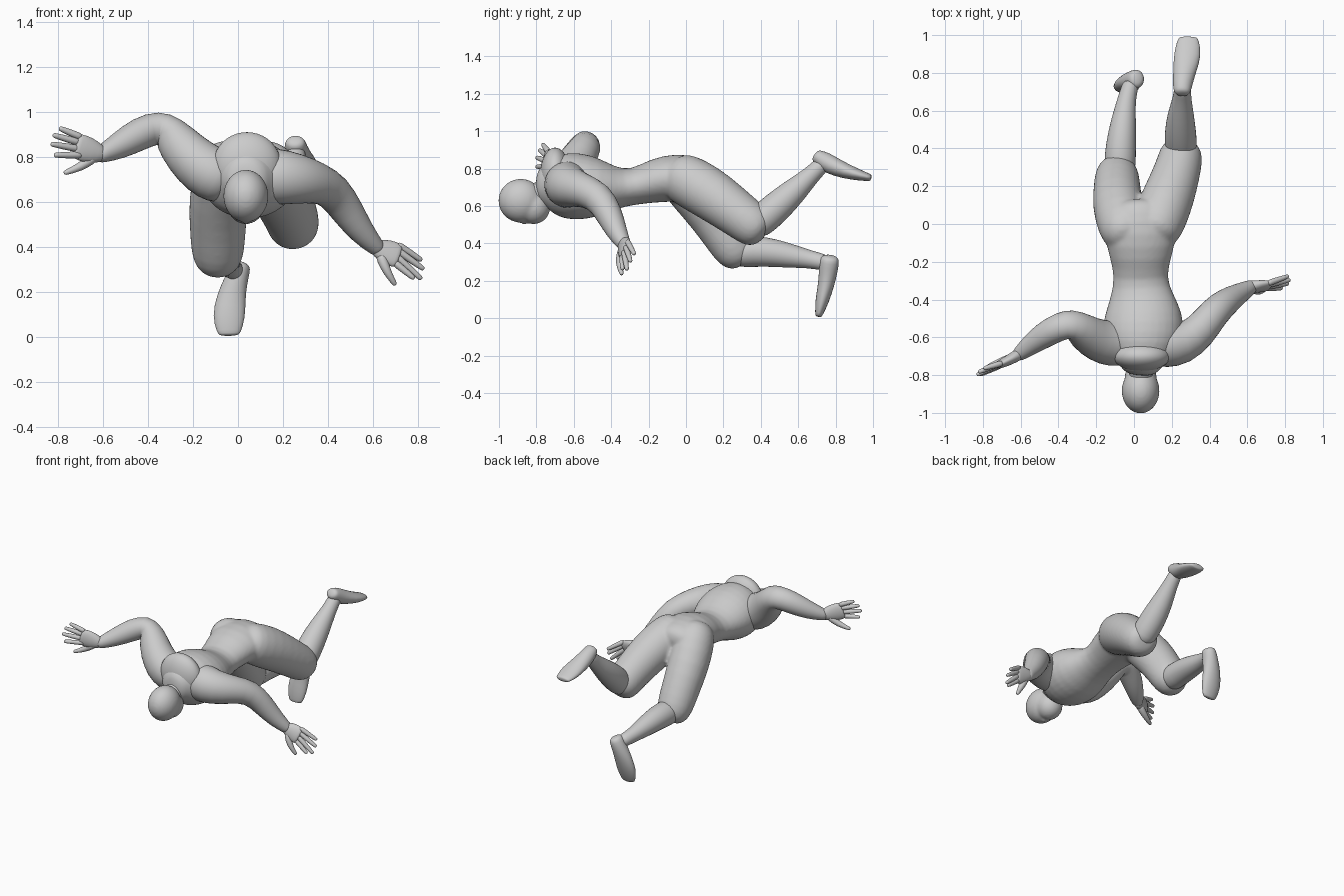
import bpy, bmesh
from math import sin, cos, pi
from mathutils import Vector


def finish(ob, level=1):
    for p in ob.data.polygons:
        p.use_smooth = True
    if level:
        m = ob.modifiers.new("round", 'SUBSURF')
        m.levels = m.render_levels = level
    return ob


def tube(name, pts, ref=(1, 0, 0), n=16, dome=0.6, level=1):
    """Loft through (x, y, z, radius along ref[, other radius]) with domed ends."""
    P = [Vector(p[:3]) for p in pts]
    R = [(p[3], p[-1]) for p in pts]
    ref = Vector(ref)
    rings = []
    for i, c in enumerate(P):
        t = (P[min(i + 1, len(P) - 1)] - P[max(i - 1, 0)]).normalized()
        rings.append((c, t, *R[i]))

    def cap(ring, s):
        c, t, a, b = ring
        r = min(a, b) * dome
        return [(c + t * s * r * .6, t, a * .82, b * .82),
                (c + t * s * r * .95, t, a * .42, b * .42)]
    rings = cap(rings[0], -1)[::-1] + rings + cap(rings[-1], 1)
    bm = bmesh.new()
    loops = []
    for c, t, a, b in rings:
        u = (ref - t * ref.dot(t)).normalized()
        v = t.cross(u)
        loops.append([bm.verts.new(c + 1.025 * (u * a * cos(2 * pi * k / n) + v * b * sin(2 * pi * k / n)))
                      for k in range(n)])
    for A, B in zip(loops, loops[1:]):
        for k in range(n):
            bm.faces.new((A[k], A[(k + 1) % n], B[(k + 1) % n], B[k]))
    bm.faces.new(loops[0][::-1])
    bm.faces.new(loops[-1])
    me = bpy.data.meshes.new(name)
    bm.to_mesh(me)
    bm.free()
    ob = bpy.data.objects.new(name, me)
    bpy.context.collection.objects.link(ob)
    return finish(ob, level)


def ball(name, loc, scale, rot=0):
    bpy.ops.mesh.primitive_uv_sphere_add(segments=32, ring_count=20, location=loc, rotation=(rot, 0, 0))
    ob = bpy.context.object
    ob.name = name
    ob.scale = scale
    bpy.ops.object.transform_apply(location=True, rotation=True, scale=True)
    return finish(ob, 0)


def fuse(name, parts, voxel, smooth):
    """Join overlapping parts into one softly blended skin."""
    bpy.ops.object.select_all(action='DESELECT')
    for p in parts:
        p.select_set(True)
    ob = bpy.context.view_layer.objects.active = parts[0]
    bpy.ops.object.join()
    ob.name = name
    m = ob.modifiers.new("blend", 'REMESH')
    m.mode, m.voxel_size, m.use_smooth_shade = 'VOXEL', voxel, True
    s = ob.modifiers.new("soften", 'SMOOTH')
    s.factor, s.iterations = .5, smooth


def hand(side, palm, bases, tips, thumb, ref):
    tube(side + "_palm", palm, ref, dome=.5)
    for i, (b, t) in enumerate(zip(bases, tips)):
        b, t = Vector(b), Vector(t)
        m = (b + t) / 2
        tube(f"{side}_finger_{i + 1}", [(*b, .017), (*m, .015), (*b.lerp(t, .9), .012)],
             (0, 1, .3), 10, .9)
    tube(side + "_thumb", [(*p, r) for p, r in zip(thumb, (.026, .02, .012))], (0, 1, .3), 10, .9)


# Torso and both thighs, fused at the hips
torso = tube("torso", [(.03, .06, .735, .175, .125), (.035, -.05, .755, .195, .13), (.035, -.17, .735, .165, .118),
                       (.035, -.28, .7, .135, .092), (.04, -.38, .697, .165, .112), (.05, -.47, .697, .205, .16),
                       (.05, -.58, .705, .22, .182), (.04, -.68, .71, .185, .172), (.035, -.735, .71, .12, .125)])
thigh_a = tube("right_thigh", [(-.055, -.02, .745, .135), (-.088, .1, .61, .134), (-.09, .19, .48, .124),
                               (-.09, .255, .375, .118)], dome=.95)
thigh_b = tube("left_thigh", [(.12, -.02, .75, .138), (.165, .1, .685, .142), (.21, .22, .6, .13),
                              (.24, .32, .525, .12), (.248, .37, .488, .115)], dome=.65)
fuse("torso_and_thighs", [torso, thigh_a, thigh_b], .011, 6)

# Thick collar, neck and head
ball("collar", (.04, -.7, .765), (.152, .08, .147))
tube("neck", [(.04, -.7, .7, .075), (.038, -.77, .675, .062), (.035, -.84, .64, .06)])
skull = ball("skull", (.035, -.883, .628), (.1, .12, .117))
jaw = ball("jaw", (.035, -.815, .595), (.085, .09, .092))
nose = ball("nose", (.035, -.865, .522), (.014, .024, .022))
fuse("head", [skull, jaw, nose], .009, 8)

# Lower legs and feet
tube("right_calf", [(-.075, .3, .355, .085), (-.07, .42, .358, .08), (-.055, .55, .335, .066),
                    (-.04, .66, .315, .047), (-.02, .73, .3, .045)])
tube("right_foot", [(.012, .768, .31, .045, .052), (-.01, .76, .25, .052, .05), (-.03, .75, .18, .064, .043),
                    (-.042, .727, .09, .074, .037), (-.04, .71, .018, .052, .02)])
tube("left_calf", [(.25, .39, .51, .085), (.245, .48, .59, .085), (.247, .58, .68, .07),
                   (.255, .67, .765, .047), (.257, .72, .815, .045)])
tube("left_foot", [(.255, .705, .864, .045, .038), (.257, .74, .838, .052, .052), (.268, .81, .802, .06, .047),
                   (.285, .9, .771, .074, .034), (.287, .98, .752, .055, .02)])

# Arms
tube("right_arm", [(-.08, -.635, .71, .12), (-.15, -.63, .745, .12), (-.23, -.6, .815, .105),
                   (-.305, -.54, .91, .084), (-.35, -.525, .937, .076), (-.44, -.565, .905, .074),
                   (-.53, -.625, .85, .06), (-.61, -.69, .812, .038)], (0, 1, 0))
tube("left_arm", [(.16, -.635, .715, .13), (.265, -.635, .705, .112), (.355, -.565, .687, .092),
                  (.425, -.465, .653, .083), (.49, -.41, .555, .073), (.555, -.37, .46, .056),
                  (.62, -.332, .395, .038)], (0, 1, 0))

# Hands
hand("right", [(-.61, -.69, .815, .038, .032), (-.66, -.72, .83, .06, .028), (-.715, -.745, .85, .058, .022)],
     [(-.71, -.74, .895), (-.72, -.745, .87), (-.72, -.75, .84), (-.71, -.75, .81)],
     [(-.795, -.765, .93), (-.825, -.785, .9), (-.835, -.8, .86), (-.82, -.8, .81)],
     [(-.65, -.71, .795), (-.7, -.725, .757), (-.765, -.75, .733)], (0, 0, 1))
hand("left", [(.615, -.333, .398, .038, .032), (.66, -.33, .38, .06, .028), (.71, -.328, .362, .058, .022)],
     [(.72, -.31, .405), (.72, -.32, .378), (.715, -.33, .35), (.705, -.34, .325)],
     [(.82, -.275, .34), (.83, -.295, .3), (.82, -.315, .255), (.785, -.34, .26)],
     [(.64, -.345, .35), (.66, -.36, .295), (.695, -.345, .24)], (.3, .4, 1))
